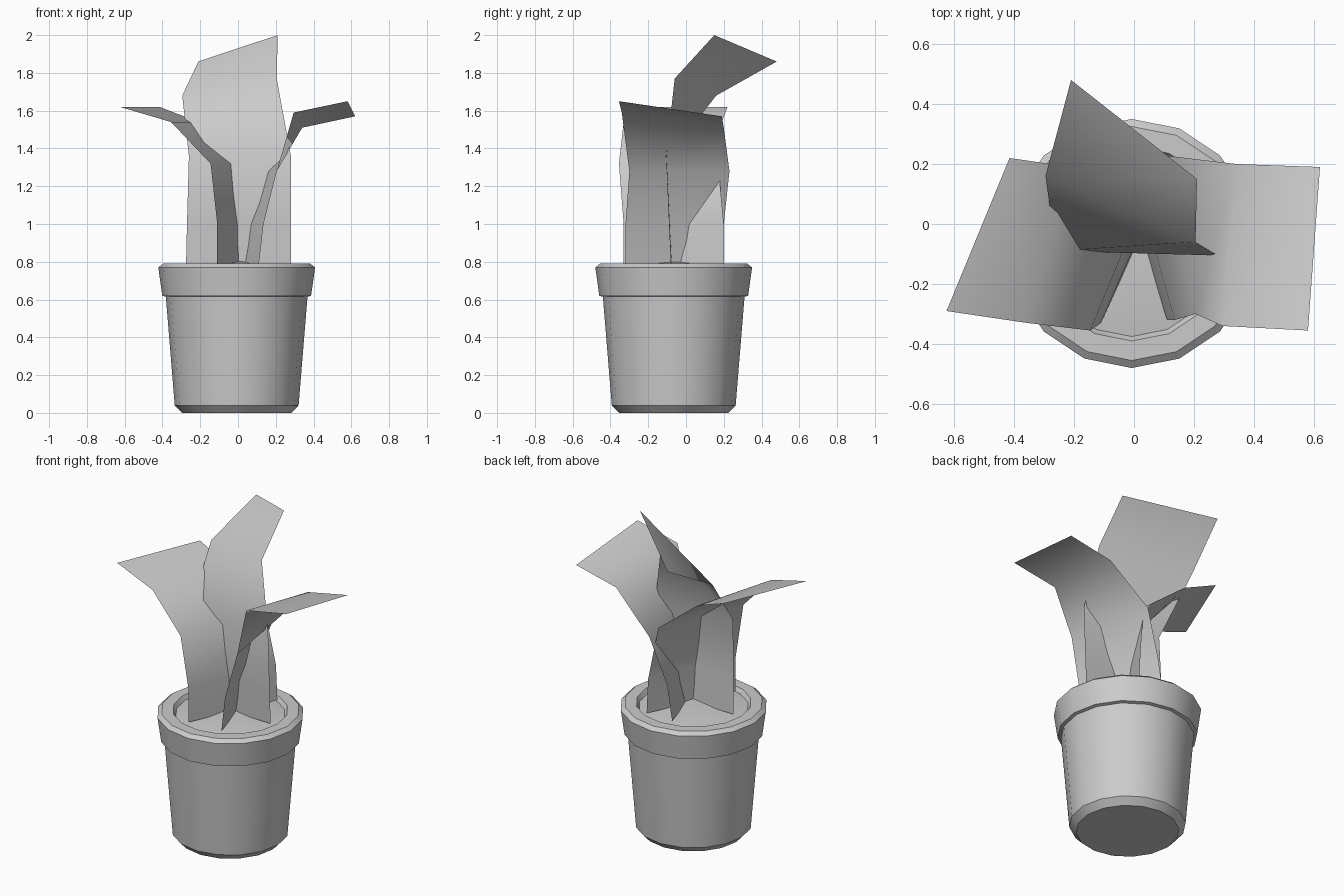
import bpy, bmesh, math

if "Cube" in bpy.data.objects:
    bpy.data.objects.remove(bpy.data.objects["Cube"])

CENTRE = (-0.007, -0.065)
SIDES = 16


def finish(name, bm, angle):
    mesh = bpy.data.meshes.new(name)
    bm.to_mesh(mesh)
    bm.free()
    obj = bpy.data.objects.new(name, mesh)
    bpy.context.collection.objects.link(obj)
    bpy.ops.object.select_all(action='DESELECT')
    obj.select_set(True)
    bpy.context.view_layer.objects.active = obj
    bpy.ops.object.shade_smooth_by_angle(angle=math.radians(angle))
    return obj


def lathe(name, profile):
    """Turn (radius, z) points about the pot axis; radius 0 closes to a point."""
    bm = bmesh.new()
    rings = []
    for r, z in profile:
        n = SIDES if r else 1
        rings.append([bm.verts.new((CENTRE[0] + r * math.cos(2 * math.pi * i / SIDES),
                                    CENTRE[1] + r * math.sin(2 * math.pi * i / SIDES), z))
                      for i in range(n)])
    for a, b in zip(rings, rings[1:]):
        for i in range(SIDES):
            j = (i + 1) % SIDES
            corners = [a[i % len(a)], a[j % len(a)], b[j % len(b)], b[i % len(b)]]
            bm.faces.new(list(dict.fromkeys(corners)))
    bmesh.ops.recalc_face_normals(bm, faces=bm.faces)
    return finish(name, bm, 30)


def leaf(name, rows):
    """Single-sided strip between two edges, from base row to tip row."""
    bm = bmesh.new()
    pairs = [(bm.verts.new(a), bm.verts.new(b)) for a, b in rows]
    for (a, b), (c, d) in zip(pairs, pairs[1:]):
        bm.faces.new((a, b, d, c))
    return finish(name, bm, 80)


# Pot with stepped rim
lathe("pot", [(0, 0), (0.29, 0), (0.328, 0.04), (0.375, 0.615), (0.394, 0.62),
              (0.415, 0.77), (0.39, 0.79), (0.325, 0.79), (0.31, 0.765)])

# Slightly domed soil
lathe("soil", [(0.31, 0.765), (0, 0.805)])

# Tall leaf leaning back
leaf("back_leaf", [
    ((-0.275, -0.07, 0.785), (0.28, -0.08, 0.785)),
    ((-0.27, -0.08, 1.0), (0.28, -0.09, 1.0)),
    ((-0.26, -0.09, 1.36), (0.28, -0.105, 1.36)),
    ((-0.295, 0.16, 1.68), (0.205, -0.06, 1.77)),
    ((-0.21, 0.48, 1.86), (0.21, 0.15, 2.0))])

# Leaf bending to the left
leaf("left_leaf", [
    ((-0.11, -0.33, 0.785), (0.13, 0.20, 0.785)),
    ((-0.11, -0.33, 1.0), (0.12, 0.20, 1.0)),
    ((-0.145, -0.355, 1.32), (0.07, 0.17, 1.32)),
    ((-0.355, -0.33, 1.54), (-0.21, 0.19, 1.54)),
    ((-0.625, -0.29, 1.62), (-0.415, 0.22, 1.62))])

# Leaf bending to the right
leaf("right_leaf", [
    ((0.11, -0.32, 0.785), (-0.045, 0.20, 0.785)),
    ((0.135, -0.32, 1.0), (-0.01, 0.20, 1.0)),
    ((0.205, -0.30, 1.28), (0.09, 0.23, 1.28)),
    ((0.295, -0.34, 1.59), (0.34, 0.20, 1.51)),
    ((0.58, -0.355, 1.65), (0.62, 0.19, 1.57))])
